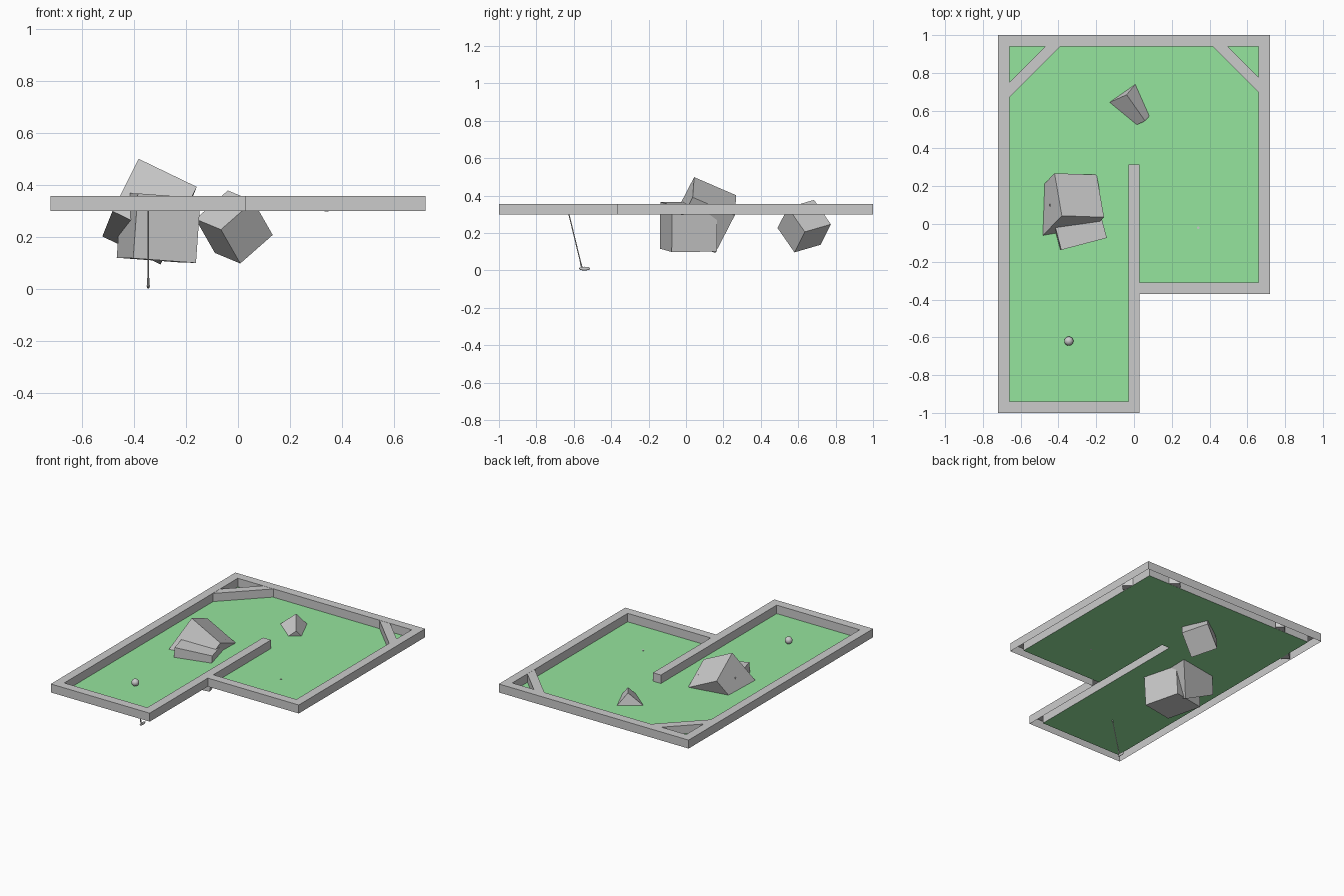
import bpy, bmesh, math
from mathutils import Matrix, Vector

if "Cube" in bpy.data.objects:
    bpy.data.objects.remove(bpy.data.objects["Cube"])

Z0, Z1 = 0.298, 0.356   # underside and top of the border walls


def material(name, rgb):
    m = bpy.data.materials.new(name)
    m.diffuse_color = (*rgb, 1)
    m.use_nodes = True
    m.node_tree.nodes["Principled BSDF"].inputs["Base Color"].default_value = m.diffuse_color
    return m


GREY = material("grey", (0.6, 0.6, 0.6))
GREEN = material("green", (0.30, 0.78, 0.34))


def finish(bm, name, mat):
    me = bpy.data.meshes.new(name)
    bm.to_mesh(me)
    bm.free()
    me.materials.append(mat)
    ob = bpy.data.objects.new(name, me)
    bpy.context.collection.objects.link(ob)
    return ob


def smooth(ob):
    for p in ob.data.polygons:
        p.use_smooth = True


def loop(bm, pts, z):
    vs = [bm.verts.new((x, y, z)) for x, y in pts]
    return vs, [bm.edges.new((vs[i], vs[i - 1])) for i in range(len(vs))]


def box(name, center, size, angle):
    bm = bmesh.new()
    m = (Matrix.Translation(center) @ Matrix.Rotation(angle, 4, 'Z')
         @ Matrix.Diagonal((*size, 1)))
    bmesh.ops.create_cube(bm, size=1, matrix=m)
    return finish(bm, name, GREY)


def tilted_cube(name, center, side, a, b):
    """Cube whose edges follow direction a and (nearly) direction b."""
    a = Vector(a).normalized()
    c = a.cross(Vector(b)).normalized()
    b = c.cross(a)
    rot = Matrix((a, b, c)).transposed().to_4x4()
    bm = bmesh.new()
    bmesh.ops.create_cube(bm, size=side, matrix=Matrix.Translation(center) @ rot)
    return finish(bm, name, GREY)


# L-shaped border with the divider wall, hollow underneath
outer = [(-.72, -1), (.03, -1), (.03, -.37), (.72, -.37), (.72, 1), (-.72, 1)]
inner = [(-.66, -.94), (-.03, -.94), (-.03, .315), (.03, .315),
         (.03, -.31), (.66, -.31), (.66, .94), (-.66, .94)]
bm = bmesh.new()
edges = loop(bm, outer, Z1)[1] + loop(bm, inner, Z1)[1]
bmesh.ops.triangle_fill(bm, edges=edges, use_beauty=True, normal=(0, 0, 1))
rim = [e for e in bm.edges if e.is_boundary]
ext = bmesh.ops.extrude_edge_only(bm, edges=rim)["geom"]
for v in ext:
    if isinstance(v, bmesh.types.BMVert):
        v.co.z = Z0
bmesh.ops.recalc_face_normals(bm, faces=bm.faces)
top = max(bm.faces, key=lambda f: f.calc_center_median().z)
if top.normal.z < 0:
    bmesh.ops.reverse_faces(bm, faces=bm.faces)
finish(bm, "border_wall", GREY)

# putting green
bm = bmesh.new()
f = bm.faces.new(loop(bm, inner, Z0)[0])
f.normal_update()
if f.normal.z < 0:
    f.normal_flip()
finish(bm, "putting_green", GREEN)

# diagonal corner banks
zc, h = (Z0 + Z1) / 2, Z1 - Z0 - 0.002
box("corner_bank_left", (-.545, .825, zc), (.41, .057, h), math.radians(45))
box("corner_bank_right", (.558, .838, zc), (.37, .057, h), math.radians(-45))

# rocks: tilted cubes sunk through the green
tilted_cube("small_rock", (-.015, .632, .237), .175,
            (.08, .097, -.14), (-.09, .143, .03))
tilted_cube("large_rock", (-.34, .10, .296), .248,
            (.224, -.008, -.108), (-.031, .223, -.10))
tilted_cube("low_rock", (-.305, .014, .2335), .25,
            (.243, .064, -.018), (-.064, .243, .002))

# ball
bm = bmesh.new()
bmesh.ops.create_uvsphere(bm, u_segments=24, v_segments=14, radius=.024,
                          matrix=Matrix.Translation((-.345, -.62, Z0 + .024)))
smooth(finish(bm, "ball", GREY))

# hole marker
bm = bmesh.new()
bmesh.ops.create_cone(bm, cap_ends=True, segments=16, radius1=.007, radius2=.007,
                      depth=.004, matrix=Matrix.Translation((.34, -.02, Z0 + .001)))
finish(bm, "hole", GREY)

# putter hanging below the ball: shaft, neck and head
foot, tip = Vector((-.345, -.556, .012)), Vector((-.345, -.627, .305))
d = tip - foot
turn = d.to_track_quat('Z', 'Y').to_matrix().to_4x4()
for name, r, t in (("putter_shaft", .003, 1.0), ("putter_neck", .0042, .1)):
    bm = bmesh.new()
    bmesh.ops.create_cone(bm, cap_ends=True, segments=10, radius1=r, radius2=r,
                          depth=d.length * t,
                          matrix=Matrix.Translation(foot + d * t / 2) @ turn)
    finish(bm, name, GREY)
bm = bmesh.new()
bmesh.ops.create_uvsphere(bm, u_segments=16, v_segments=10, radius=1,
                          matrix=Matrix.Translation((-.345, -.542, .01))
                          @ Matrix.Diagonal((.006, .03, .01, 1)))
smooth(finish(bm, "putter_head", GREY))
